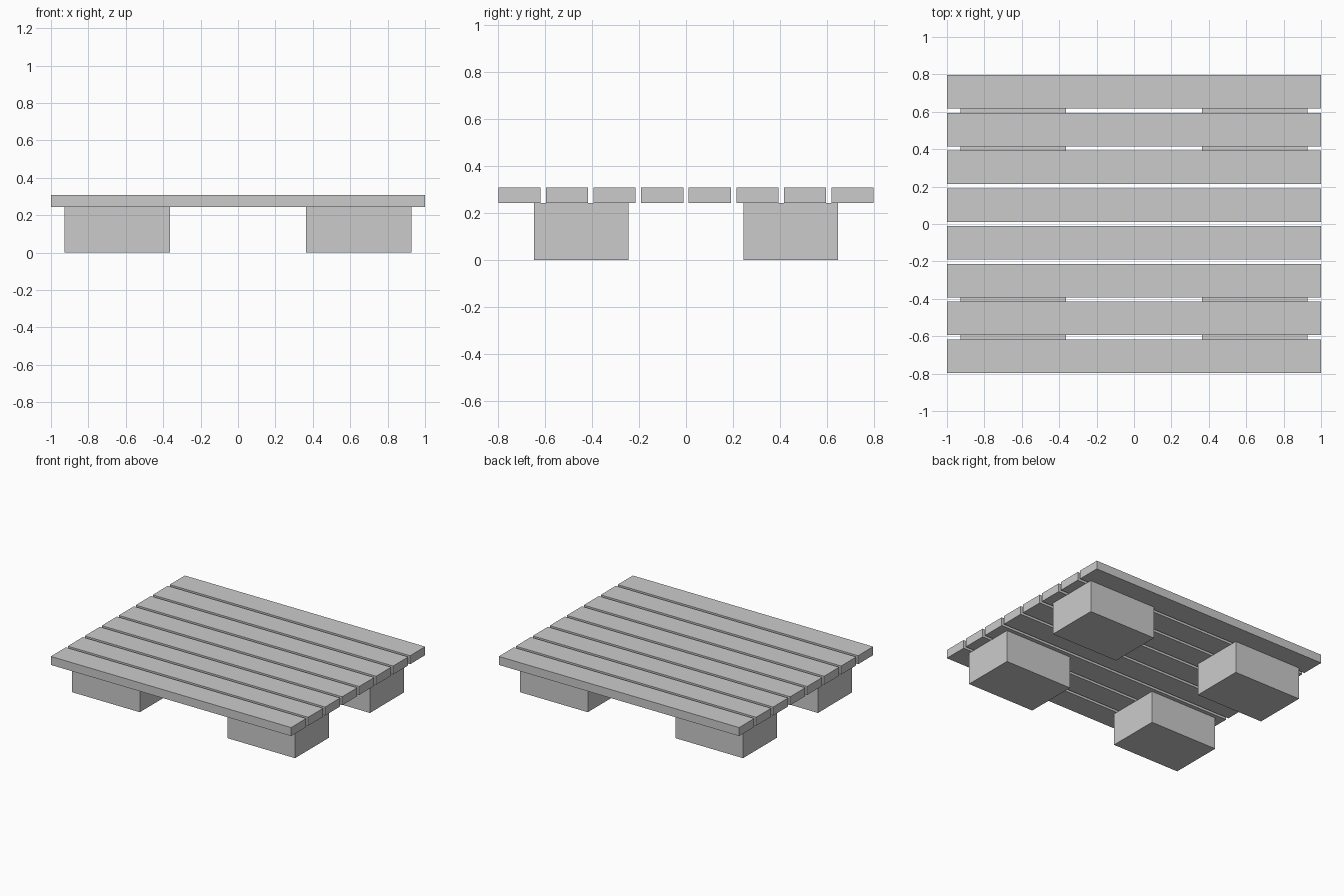
import bpy

cube = bpy.data.objects.get("Cube")
if cube:
    bpy.data.objects.remove(cube, do_unlink=True)

# Single plain grey material
grey = bpy.data.materials.new("light grey")
grey.use_nodes = True
colour = (0.6, 0.6, 0.6, 1)
grey.diffuse_color = colour
grey.node_tree.nodes["Principled BSDF"].inputs["Base Color"].default_value = colour


def box(name, centre, size):
    bpy.ops.mesh.primitive_cube_add(size=1, location=centre)
    obj = bpy.context.object
    obj.name = name
    obj.scale = size
    bpy.ops.object.transform_apply(location=False, rotation=False, scale=True)
    obj.data.materials.append(grey)
    return obj


BLOCK_HEIGHT = 0.243
PLANK_COUNT = 8
PLANK_PITCH = 0.202
PLANK_SIZE = (2, 0.179, 0.064)

# Deck planks, running left to right with narrow gaps
for i in range(PLANK_COUNT):
    y = (i - (PLANK_COUNT - 1) / 2) * PLANK_PITCH
    box(f"deck_plank_{i + 1}", (0, y, BLOCK_HEIGHT + PLANK_SIZE[2] / 2), PLANK_SIZE)

# Four support blocks under the deck
for side, sx in (("left", 1), ("right", -1)):
    for end, sy in (("front", -1), ("back", 1)):
        box(f"{end}_{side}_block", (sx * 0.646, sy * 0.445, BLOCK_HEIGHT / 2),
            (0.563, 0.403, BLOCK_HEIGHT))
